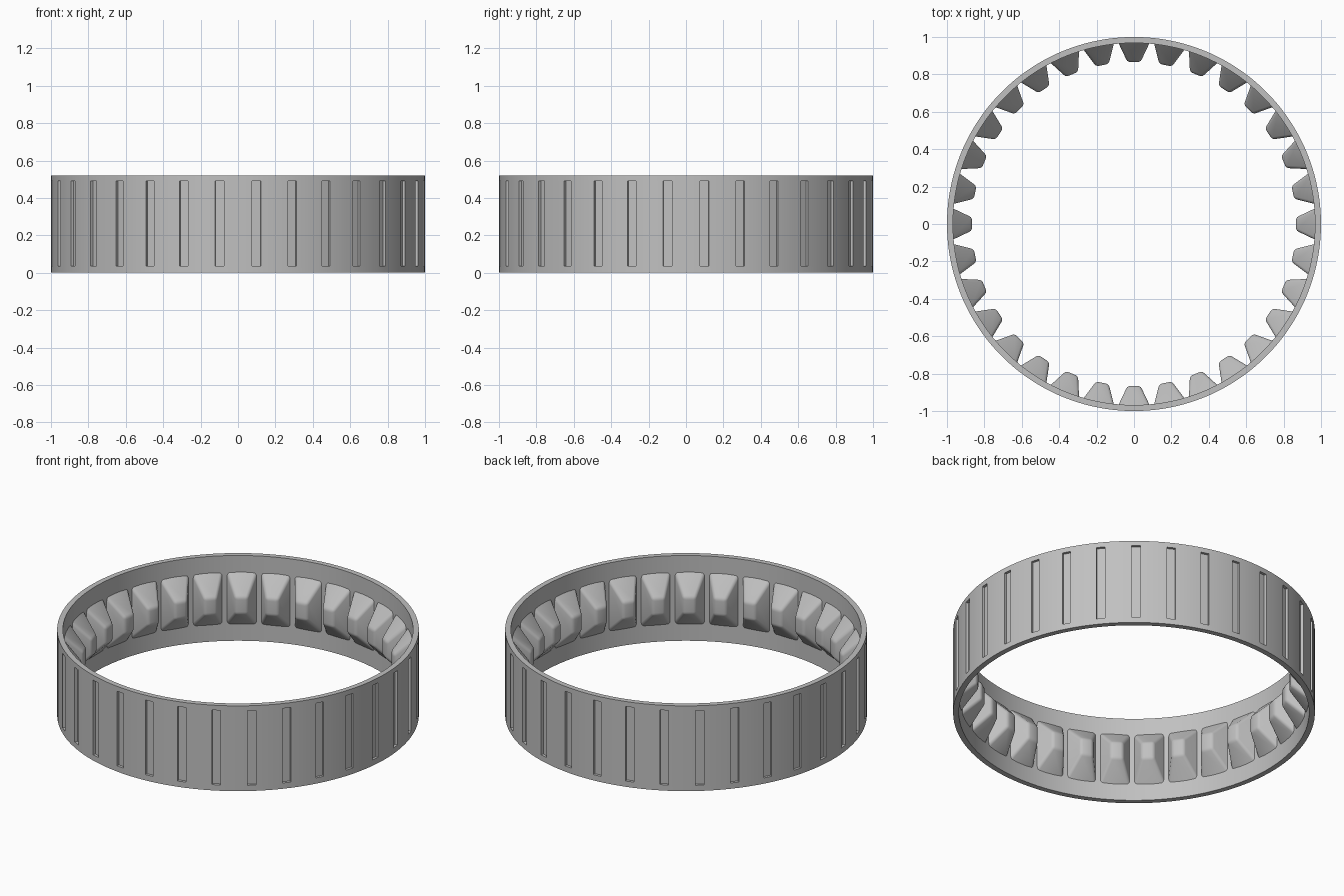
import bpy, bmesh, math
from mathutils import Matrix, Vector

cube = bpy.data.objects.get("Cube")
if cube:
    bpy.data.objects.remove(cube, do_unlink=True)

COUNT = 32
PITCH = math.tau / COUNT
OUTER, INNER, HEIGHT = 1.0, 0.968, 0.52
SLOT_HALF, SLOT_DEPTH = 0.024, 0.016
LEVELS = [0, 0.035, 0.49, HEIGHT]

grey = bpy.data.materials.new("plain grey")
grey.use_nodes = True
colour = (0.53, 0.53, 0.53, 1)
grey.diffuse_color = colour
grey.node_tree.nodes["Principled BSDF"].inputs["Base Color"].default_value = colour


def add_object(name, mesh):
    obj = bpy.data.objects.new(name, mesh)
    bpy.context.collection.objects.link(obj)
    return obj


def finish(bm, name):
    bmesh.ops.recalc_face_normals(bm, faces=bm.faces)
    mesh = bpy.data.meshes.new(name)
    bm.to_mesh(mesh)
    bm.free()
    mesh.materials.append(grey)
    obj = add_object(name, mesh)
    bpy.ops.object.select_all(action="DESELECT")
    obj.select_set(True)
    bpy.context.view_layer.objects.active = obj
    bpy.ops.object.shade_smooth_by_angle(angle=math.radians(25))
    return obj


# Ring wall: four columns per pitch, the first one being the slot
bm = bmesh.new()
columns = []
for i in range(COUNT):
    start = (i + 0.5) * PITCH - SLOT_HALF
    gap = (PITCH - 2 * SLOT_HALF) / 3
    for k in range(4):
        a = start + (2 * SLOT_HALF + (k - 1) * gap if k else 0)
        outside = [(OUTER, z) for z in LEVELS]
        inside = [(INNER, HEIGHT), (INNER, 0)]
        columns.append([bm.verts.new((r * math.cos(a), r * math.sin(a), z))
                        for r, z in outside + inside])
slots = []
for c, column in enumerate(columns):
    following = columns[(c + 1) % len(columns)]
    for j in range(len(column)):
        n = (j + 1) % len(column)
        face = bm.faces.new((column[j], following[j], following[n], column[n]))
        if c % 4 == 0 and j == 1:
            slots.append(face)

# Shallow slots pressed into the outside
for face in bmesh.ops.extrude_discrete_faces(bm, faces=slots)["faces"]:
    centre = face.calc_center_median()
    inward = Vector((-centre.x, -centre.y, 0)).normalized() * SLOT_DEPTH
    bmesh.ops.translate(bm, verts=face.verts, vec=inward)
finish(bm, "ring_wall")

# Inner tooth: blunt pyramid with softened edges, sunk slightly into the wall
bm = bmesh.new()
bmesh.ops.create_cube(bm, size=2)
for v in bm.verts:
    tip = v.co.x < 0
    half_width, half_height = (0.035, 0.05) if tip else (0.086, 0.165)
    v.co = (0.866 if tip else 0.974, v.co.y * half_width,
            HEIGHT / 2 + v.co.z * half_height)
edges = [e for e in bm.edges if min(v.co.x for v in e.verts) < 0.9]
bmesh.ops.bevel(bm, geom=edges, offset=0.014, segments=3, profile=0.5,
                affect="EDGES")
tooth = finish(bm, "inner_tooth")
for i in range(1, COUNT):
    copy = add_object("inner_tooth", tooth.data)
    copy.matrix_world = Matrix.Rotation(i * PITCH, 4, "Z")
